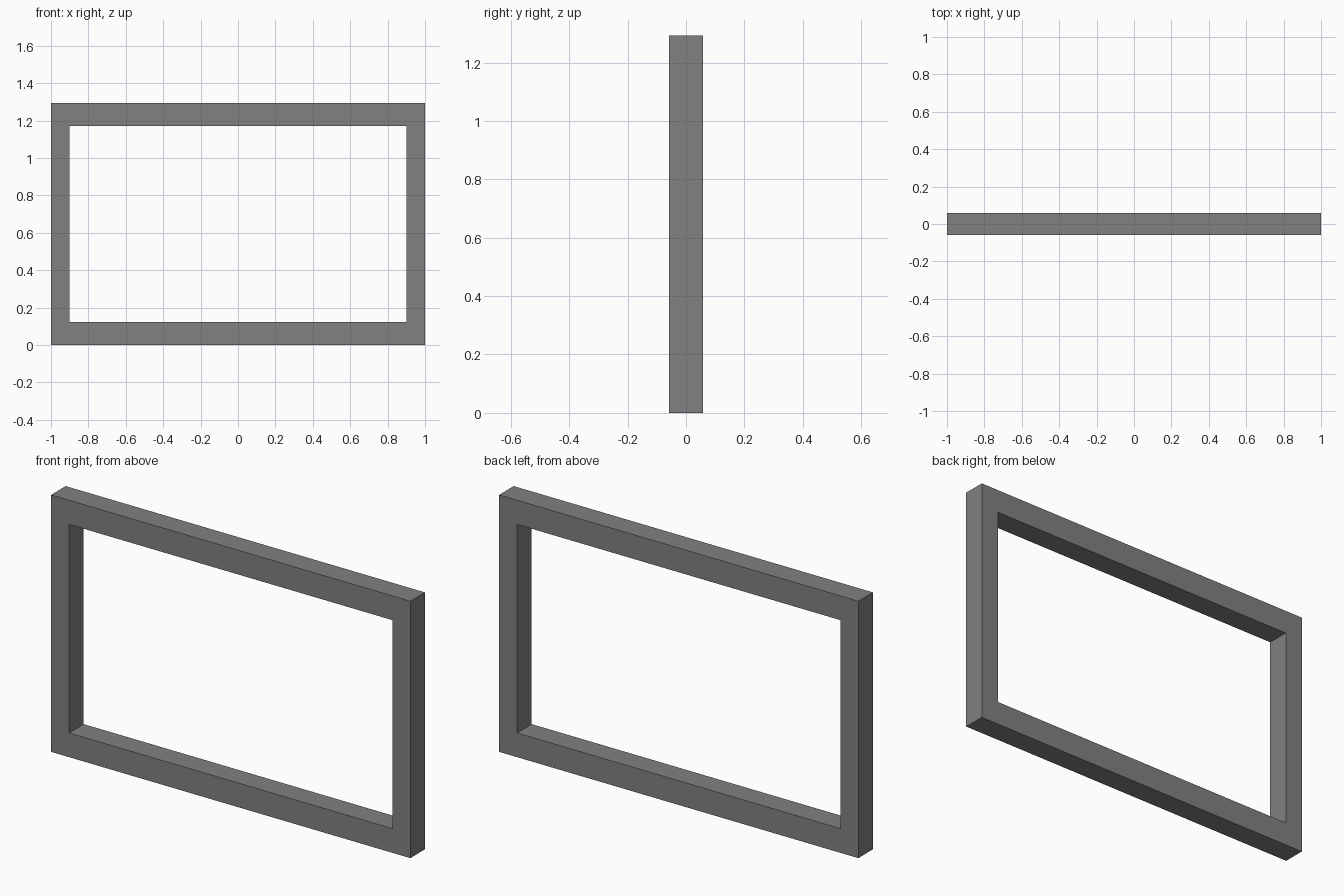
import bpy
import bmesh

if "Cube" in bpy.data.objects:
    bpy.data.objects.remove(bpy.data.objects["Cube"])

WIDTH, HEIGHT, DEPTH = 2.0, 1.293, 0.116
SIDE, RAIL = 0.1, 0.122  # widths of the uprights and of the top and bottom rails


def rectangle(bm, half_x, z0, z1, y):
    corners = [(-half_x, z0), (half_x, z0), (half_x, z1), (-half_x, z1)]
    return [bm.verts.new((x, y, z)) for x, z in corners]


# Rectangular frame: mitred front ring pushed back to its full depth
bm = bmesh.new()
outer = rectangle(bm, WIDTH / 2, 0, HEIGHT, -DEPTH / 2)
inner = rectangle(bm, WIDTH / 2 - SIDE, RAIL, HEIGHT - RAIL, -DEPTH / 2)
ring = []
for i in range(4):
    j = (i + 1) % 4
    ring.append(bm.faces.new((outer[i], outer[j], inner[j], inner[i])))

result = bmesh.ops.extrude_face_region(bm, geom=ring, use_keep_orig=True)
back = [v for v in result["geom"] if isinstance(v, bmesh.types.BMVert)]
bmesh.ops.translate(bm, verts=back, vec=(0, DEPTH, 0))
bmesh.ops.recalc_face_normals(bm, faces=bm.faces[:])

mesh = bpy.data.meshes.new("frame")
bm.to_mesh(mesh)
bm.free()
frame = bpy.data.objects.new("frame", mesh)
bpy.context.collection.objects.link(frame)

# Dark grey finish
dark_grey = bpy.data.materials.new("dark_grey")
dark_grey.diffuse_color = (0.22, 0.22, 0.22, 1)
dark_grey.use_nodes = True
dark_grey.node_tree.nodes["Principled BSDF"].inputs["Base Color"].default_value = dark_grey.diffuse_color
mesh.materials.append(dark_grey)
